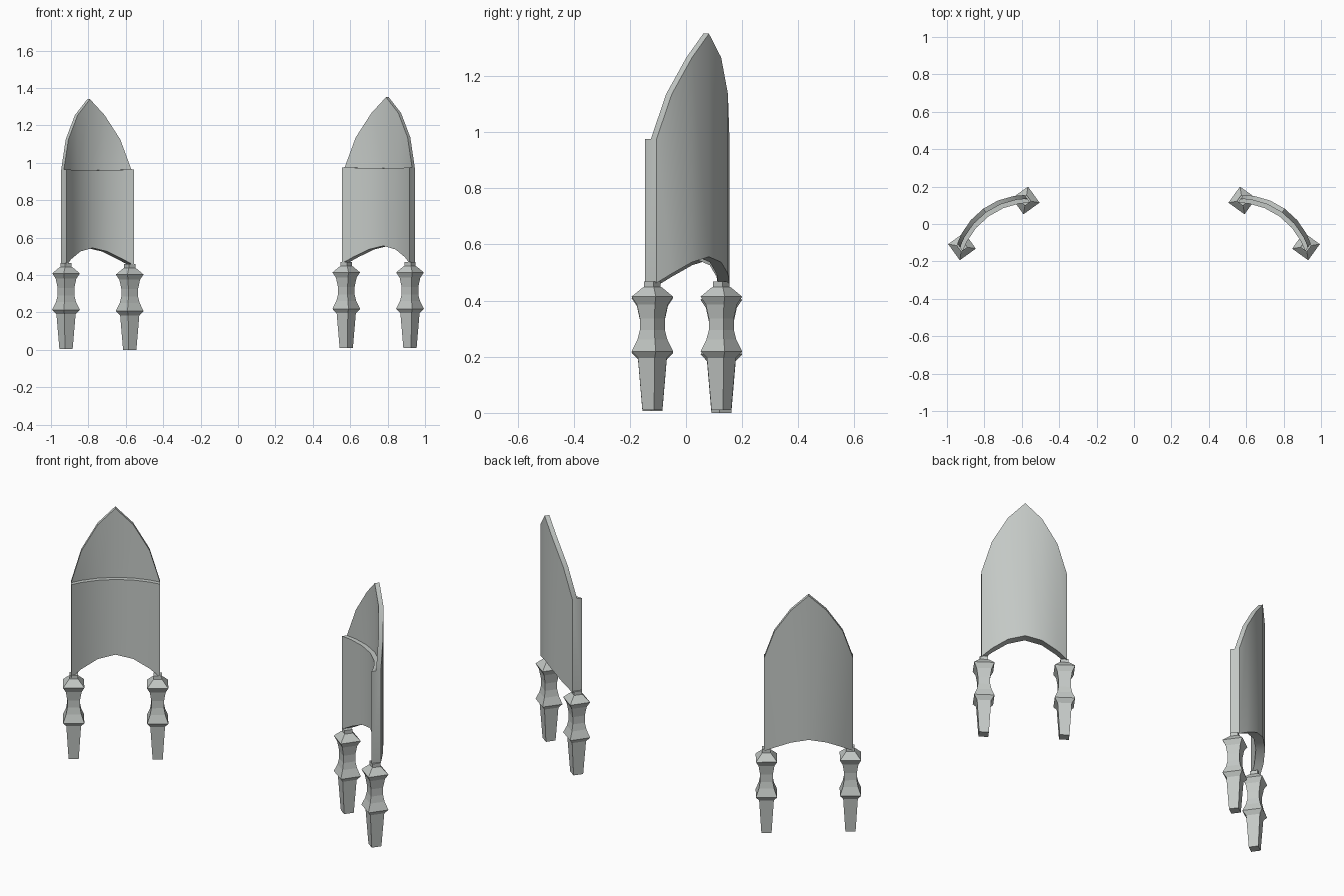
import bpy, bmesh, math
from mathutils import Matrix, Vector

cube = bpy.data.objects.get("Cube")
if cube:
    bpy.data.objects.remove(cube, do_unlink=True)

steel = bpy.data.materials.new("pale_grey")
steel.use_nodes = True
COLOUR = (0.55, 0.58, 0.56, 1)
steel.diffuse_color = COLOUR
steel.node_tree.nodes["Principled BSDF"].inputs["Base Color"].default_value = COLOUR

HALF, SAG, THICK = 0.222, 0.07, 0.05      # half chord, bulge, panel depth
LEDGE = 0.96
RADIUS = (HALF ** 2 + SAG ** 2) / (2 * SAG)
# Panel frame: x along the chord, y towards the bulging outer face
FRAME = Matrix.Translation((0.765, 0.025, 0)) @ Matrix.Rotation(math.radians(-35.8), 4, 'Z')


def make(name, bm, side, lift, smooth):
    """Place a part in the panel frame on one side and link it."""
    bm.transform(Matrix.Diagonal((side, 1, 1, 1)) @ Matrix.Translation((0, 0, lift)) @ FRAME)
    bmesh.ops.remove_doubles(bm, verts=bm.verts, dist=0.0005)
    bmesh.ops.recalc_face_normals(bm, faces=bm.faces)
    mesh = bpy.data.meshes.new(name)
    bm.to_mesh(mesh)
    bm.free()
    mesh.materials.append(steel)
    ob = bpy.data.objects.new(name, mesh)
    bpy.context.collection.objects.link(ob)
    if smooth:
        bpy.ops.object.select_all(action='DESELECT')
        ob.select_set(True)
        bpy.context.view_layer.objects.active = ob
        bpy.ops.object.shade_smooth_by_angle(angle=math.radians(30))


def loft(sections):
    """Skin a row of matching closed sections and cap both ends."""
    bm = bmesh.new()
    rings = [[bm.verts.new(p) for p in s] for s in sections]
    for a, b in zip(rings, rings[1:]):
        for i in range(len(a)):
            j = (i + 1) % len(a)
            bm.faces.new((a[i], a[j], b[j], b[i]))
    bm.faces.new(rings[0])
    bm.faces.new(rings[-1])
    return bm


# Panel columns: position across, bottom height, top height
HALF_COLUMNS = [(0, 0.545, 1.34), (0.4, 0.526, 1.255), (0.77, 0.485, 1.125), (1, 0.452, 0.965)]
COLUMNS = [(-u, b, t) for u, b, t in HALF_COLUMNS[:0:-1]] + HALF_COLUMNS


def panel():
    sections = []
    for u, bottom, top in COLUMNS:
        x = u * HALF
        y = math.sqrt(RADIUS ** 2 - x * x) - RADIUS + SAG
        step = LEDGE + 0.005 * u * u
        sections.append([Vector(p) for p in (
            (x, y, bottom), (x, y, top), (x, y - THICK / 2, top),
            (x, y - THICK / 2, step), (x, y - THICK, step), (x, y - THICK, bottom))])
    return loft(sections)


# Square turned leg: corner radius and height
LEG = [(0.036, 0), (0.052, 0.185), (0.075, 0.208), (0.054, 0.25), (0.045, 0.285),
       (0.045, 0.325), (0.056, 0.375), (0.075, 0.403), (0.036, 0.435), (0.03, 0.438), (0.03, 0.458)]


def leg(x):
    turns = [math.radians(45 + 90 * k) for k in range(4)]
    return loft([[(x + r * math.cos(a), -0.027 + r * math.sin(a), z) for a in turns]
                 for r, z in LEG])


for side, label, lift in ((1, "left", 0.011), (-1, "right", 0)):
    make(label + "_curved_panel", panel(), side, lift, True)
    for x, place in ((0.21, "front"), (-0.21, "rear")):
        tilt = 0.006 if side < 0 and x > 0 else 0
        make(f"{label}_{place}_leg", leg(x), side, lift + tilt, False)
